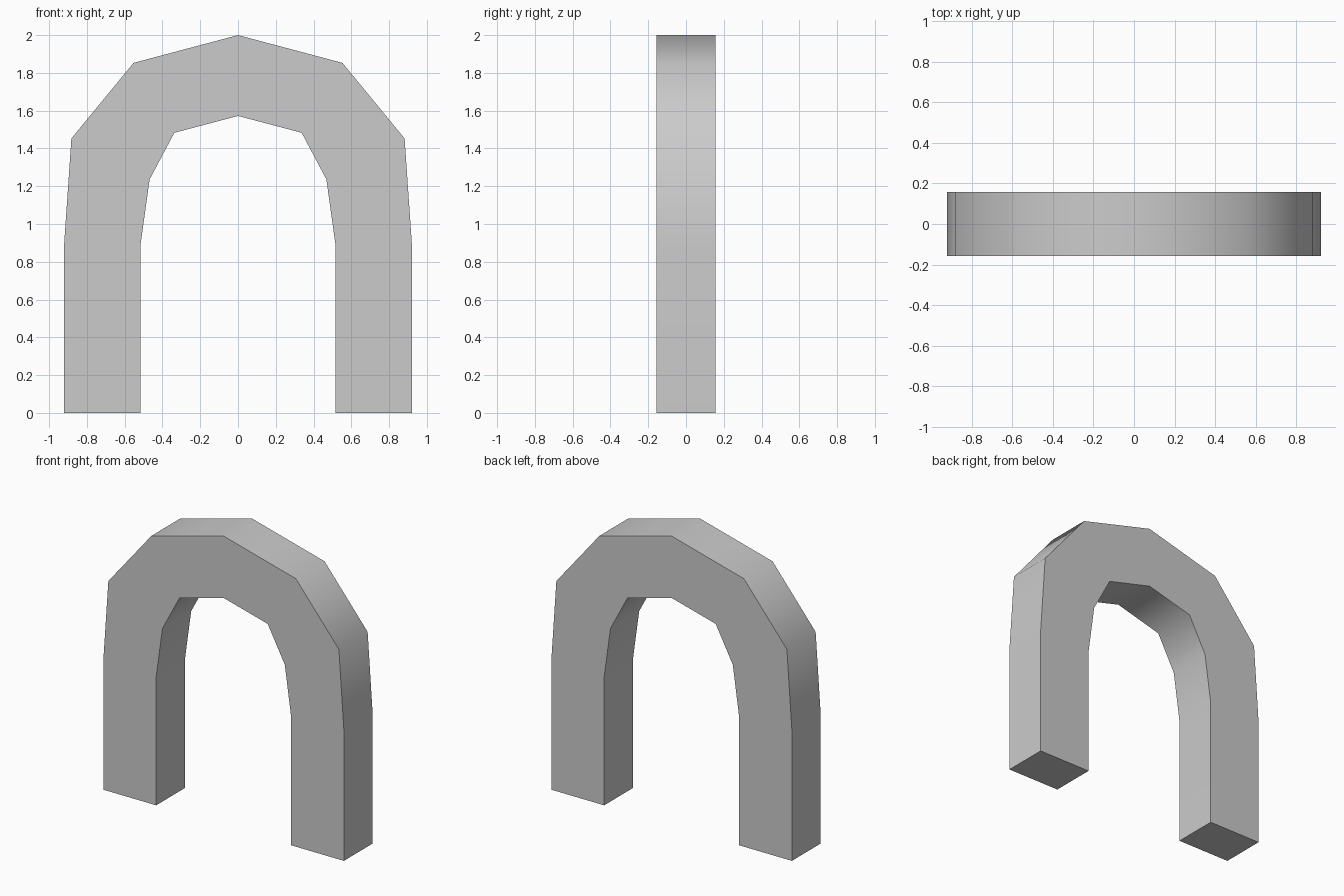
import bpy, bmesh, math

if "Cube" in bpy.data.objects:
    bpy.data.objects.remove(bpy.data.objects["Cube"])

HALF_DEPTH = 0.157

# Right half of the arch, from the foot up to the crown
outer = [(0.92, 0), (0.92, 0.90), (0.882, 1.453), (0.553, 1.853), (0, 2.0)]
inner = [(0.516, 0), (0.516, 0.89), (0.468, 1.236), (0.337, 1.483), (0, 1.572)]


def full_span(half):
    """Mirror a half profile across x = 0 into a foot-to-foot path."""
    return half + [(-x, z) for x, z in reversed(half[:-1])]


# Rectangular cross-section at every joint of the arch
bm = bmesh.new()
rings = []
for (ox, oz), (ix, iz) in zip(full_span(outer), full_span(inner)):
    corners = [(ox, -HALF_DEPTH, oz), (ox, HALF_DEPTH, oz),
               (ix, HALF_DEPTH, iz), (ix, -HALF_DEPTH, iz)]
    rings.append([bm.verts.new(c) for c in corners])

# Skin between neighbouring sections, then close both feet
for a, b in zip(rings, rings[1:]):
    for i in range(4):
        j = (i + 1) % 4
        bm.faces.new((a[i], a[j], b[j], b[i]))
bm.faces.new(rings[0])
bm.faces.new(rings[-1])
bmesh.ops.recalc_face_normals(bm, faces=bm.faces)

mesh = bpy.data.meshes.new("arch")
bm.to_mesh(mesh)
bm.free()
arch = bpy.data.objects.new("arch", mesh)
bpy.context.collection.objects.link(arch)

# Smooth along the curve, sharp at the front, back and feet
bpy.context.view_layer.objects.active = arch
arch.select_set(True)
bpy.ops.object.shade_smooth_by_angle(angle=math.radians(60))
